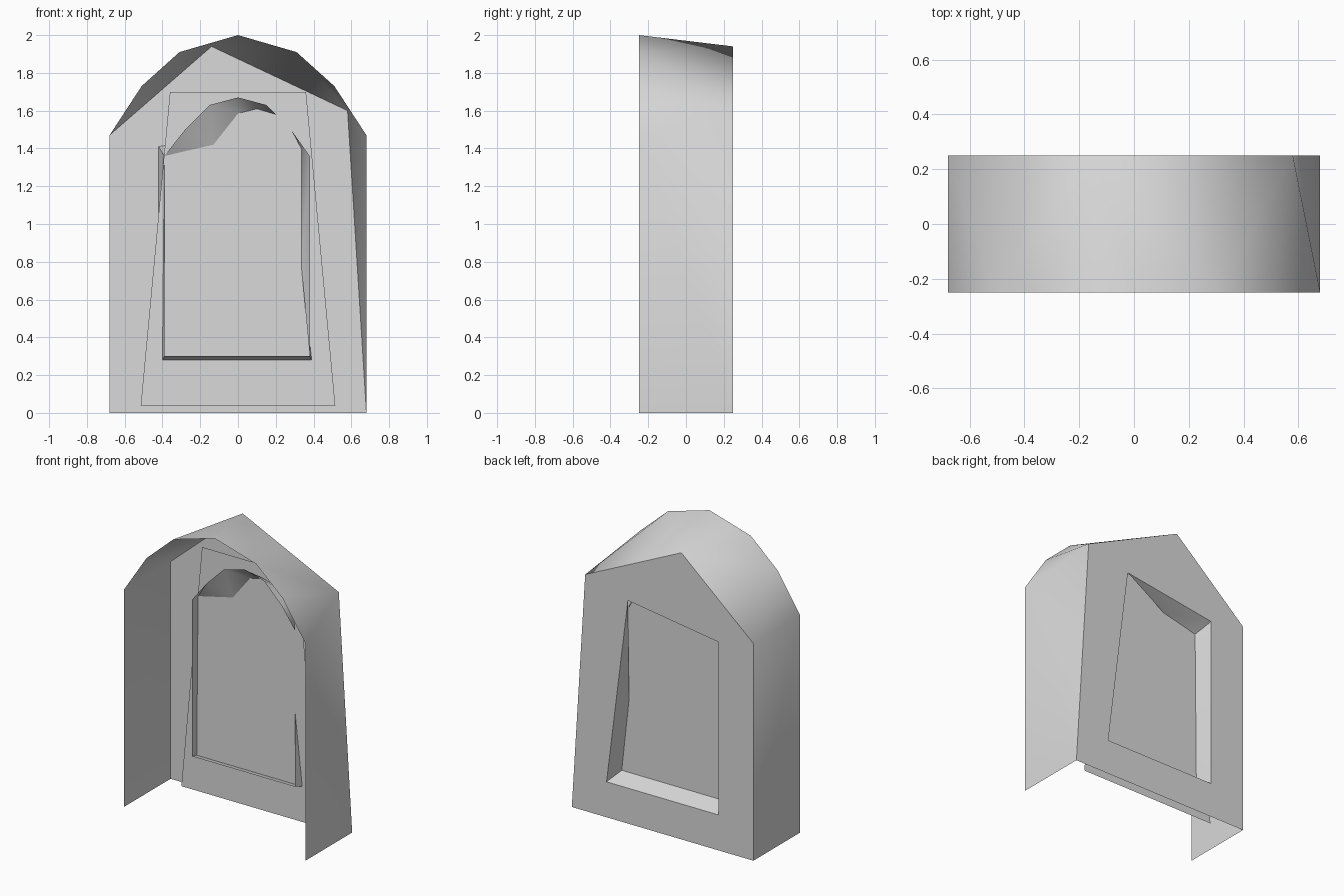
import bpy
import bmesh
import math
from mathutils import Vector

cube = bpy.data.objects.get("Cube")
if cube:
    bpy.data.objects.remove(cube, do_unlink=True)

stone = bpy.data.materials.new("light_grey")
stone.use_nodes = True
GREY = (0.7, 0.7, 0.7, 1)
stone.diffuse_color = GREY
stone.node_tree.nodes["Principled BSDF"].inputs["Base Color"].default_value = GREY


def finish(name, bm, smooth=None):
    """Turn a bmesh into a named object with the shared material."""
    mesh = bpy.data.meshes.new(name)
    bm.to_mesh(mesh)
    bm.free()
    mesh.materials.append(stone)
    obj = bpy.data.objects.new(name, mesh)
    bpy.context.collection.objects.link(obj)
    if smooth:
        bpy.ops.object.select_all(action='DESELECT')
        obj.select_set(True)
        bpy.context.view_layer.objects.active = obj
        bpy.ops.object.shade_smooth_by_angle(angle=math.radians(smooth))
    return obj


def bridge(name, first, y1, second, y2, closed=False, smooth=None):
    """Skin between two x-z outlines, always taking the shorter diagonal."""
    bm = bmesh.new()
    a = [bm.verts.new(Vector((x, y1, z))) for x, z in first]
    b = [bm.verts.new(Vector((x, y2, z))) for x, z in second]
    if closed:
        a.append(a[0])
        b.append(b[0])
    i = j = 0
    while i < len(a) - 1 or j < len(b) - 1:
        step_a = (a[i + 1].co - b[j].co).length if i < len(a) - 1 else math.inf
        step_b = (b[j + 1].co - a[i].co).length if j < len(b) - 1 else math.inf
        if step_a <= step_b:
            bm.faces.new((a[i], a[i + 1], b[j]))
            i += 1
        else:
            bm.faces.new((a[i], b[j + 1], b[j]))
            j += 1
    return finish(name, bm, smooth)


FRONT, BACK = -0.25, 0.25
LIP, PANE = 0.065, 0.13

# Outlines run from the lower left, over the top, to the lower right
arch = [(-0.68, 0), (-0.68, 1.47), (-0.51, 1.73), (-0.31, 1.91), (0, 2),
        (0.31, 1.91), (0.51, 1.73), (0.68, 1.47), (0.68, 0)]
gable = [(-0.68, 0), (-0.68, 1.47), (-0.14, 1.94), (0.58, 1.6), (0.68, 0)]
back_hole = [(-0.42, 0.24), (-0.42, 1.41), (0.26, 1.51), (0.42, 0.24)]
lip = [(-0.39, 0.3), (-0.39, 1.36), (-0.28, 1.5), (-0.15, 1.63), (0, 1.67),
       (0.15, 1.63), (0.28, 1.5), (0.38, 1.36), (0.38, 0.3)]
pane_edge = [(-0.4, 0.28), (-0.39, 1.36), (-0.13, 1.42), (0, 1.585), (0.1, 1.61),
             (0.2, 1.58), (0.28, 1.5), (0.335, 1.4), (0.335, 0.78), (0.39, 0.28)]

# Open-fronted arched shell and its back wall
bridge("arched_shell", arch, FRONT, gable, BACK, smooth=40)
bridge("back_wall", gable, BACK, back_hole, BACK, closed=True)

# Recess behind the pane, and the raised rim in front of it
bridge("window_recess", back_hole, BACK, pane_edge, PANE, closed=True, smooth=40)
bridge("window_rim", lip, LIP, pane_edge, PANE, closed=True, smooth=40)

# Tapered sheet that closes the window
bm = bmesh.new()
sheet = [(-0.515, 0.04), (0.515, 0.04), (0.36, 1.7), (-0.36, 1.7)]
bm.faces.new([bm.verts.new((x, PANE, z)) for x, z in sheet])
finish("window_pane", bm)
